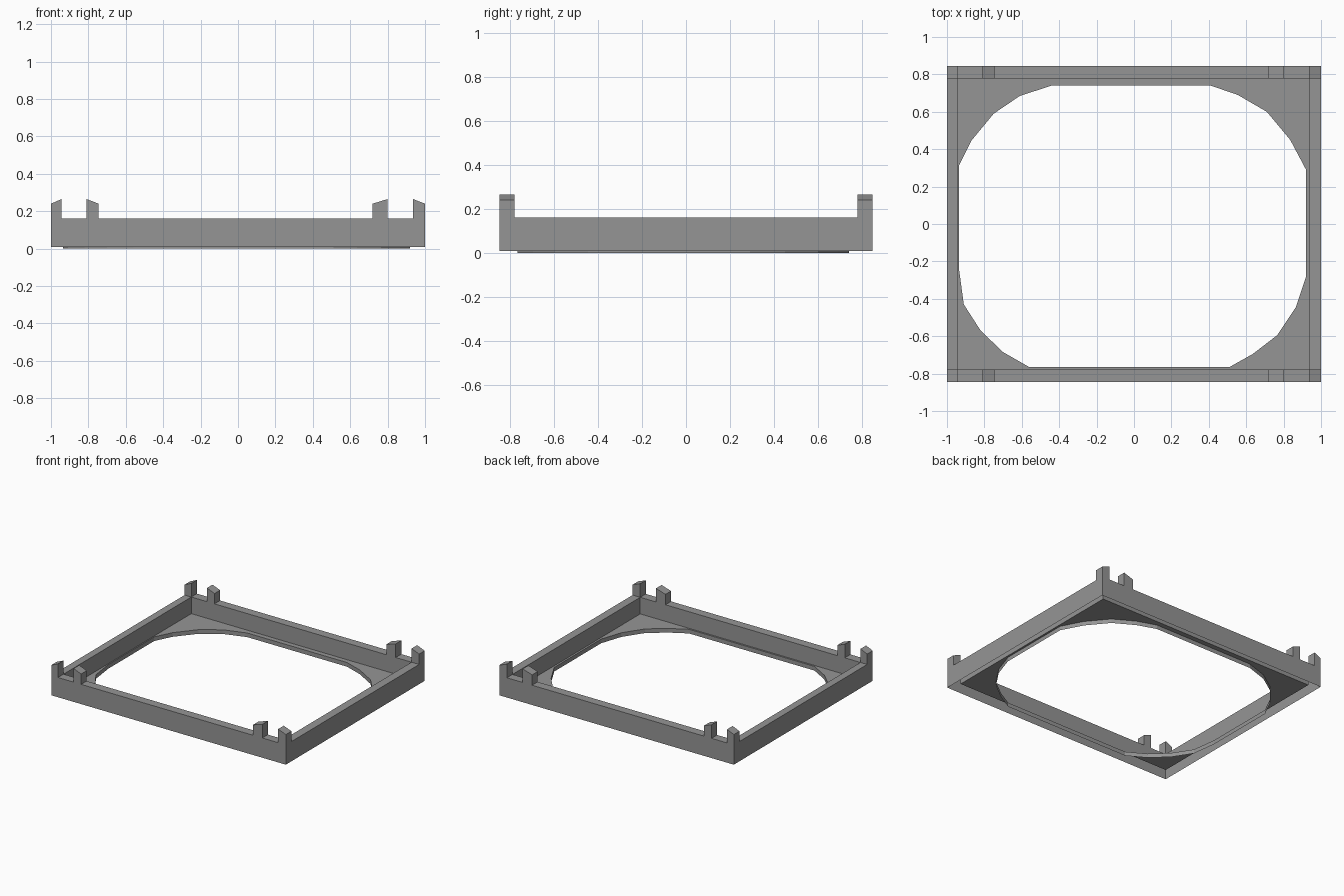
import bpy
import bmesh

cube = bpy.data.objects.get("Cube")
if cube:
    bpy.data.objects.remove(cube)

grey = bpy.data.materials.new("grey")
grey.use_nodes = True
colour = (0.3, 0.3, 0.3, 1)
grey.diffuse_color = colour
grey.node_tree.nodes["Principled BSDF"].inputs["Base Color"].default_value = colour

# Main sizes
WIDE, DEEP = 1.0, 0.846
LEFT_IN, RIGHT_IN, DEEP_IN = -0.943, 0.935, 0.778
WALL_LOW, PLATE, RIM = 0.008, 0.032, 0.16
POST_LOW, POST_HIGH = 0.24, 0.265


def finish(bm, name):
    mesh = bpy.data.meshes.new(name)
    bm.to_mesh(mesh)
    bm.free()
    mesh.materials.append(grey)
    obj = bpy.data.objects.new(name, mesh)
    bpy.context.collection.objects.link(obj)
    return obj


def ring(bm, outline, z):
    return [bm.verts.new((x, y, z)) for x, y in outline]


def band(bm, low, high):
    """Join two matching counter-clockwise rings with quads facing outwards."""
    for i in range(len(low)):
        j = (i + 1) % len(low)
        bm.faces.new((low[i], low[j], high[j], high[i]))


def rectangle(x0, x1, y):
    return [(x0, -y), (x1, -y), (x1, y), (x0, y)]


outer = rectangle(-WIDE, WIDE, DEEP)
inner = rectangle(LEFT_IN, RIGHT_IN, DEEP_IN)

# Hollow rectangular wall, open underneath
bm = bmesh.new()
rings = [ring(bm, outer, WALL_LOW), ring(bm, outer, RIM),
         ring(bm, inner, RIM), ring(bm, inner, PLATE)]
for low, high in zip(rings, rings[1:]):
    band(bm, low, high)
finish(bm, "frame_wall")

# Floor plate with a rounded opening and a lip that hangs below it
opening = [(-.44, .74), (-.61, .685), (-.75, .59), (-.87, .445), (-.935, .315),
           (-.935, -.245), (-.91, -.43), (-.82, -.57), (-.7, -.685), (-.56, -.765),
           (.51, -.765), (.635, -.695), (.765, -.595), (.865, -.445), (.92, -.28),
           (.92, .29), (.835, .45), (.71, .6), (.555, .69), (.41, .74)]
bm = bmesh.new()
border = ring(bm, inner, PLATE)
edge = ring(bm, opening, PLATE)
loops = [bm.edges.new((r[i - 1], r[i])) for r in (border, edge) for i in range(len(r))]
bmesh.ops.triangle_fill(bm, edges=loops, use_beauty=True)
for face in bm.faces:
    face.normal_update()
    if face.normal.z < 0:
        face.normal_flip()
band(bm, edge, ring(bm, opening, 0))
finish(bm, "floor_plate")


# Slope-topped posts, in pairs at each corner
def post(name, x0, x1, top0, top1, y0, y1):
    bm = bmesh.new()
    base = [(x0, y0), (x1, y0), (x1, y1), (x0, y1)]
    low = ring(bm, base, RIM)
    high = ring(bm, base, POST_LOW)
    for vert, z in zip(high, (top0, top1, top1, top0)):
        vert.co.z = z
    band(bm, low, high)
    bm.faces.new(high)
    finish(bm, name)


posts = [("right_corner_post", -WIDE, LEFT_IN, POST_LOW, POST_HIGH),
         ("right_inner_post", -.81, -.745, POST_HIGH, POST_LOW),
         ("left_inner_post", .72, .8, POST_LOW, POST_HIGH),
         ("left_corner_post", RIGHT_IN, WIDE, POST_HIGH, POST_LOW)]
for side, y0, y1 in (("front", -DEEP, -DEEP_IN), ("back", DEEP_IN, DEEP)):
    for name, *shape in posts:
        post(side + "_" + name, *shape, y0, y1)
